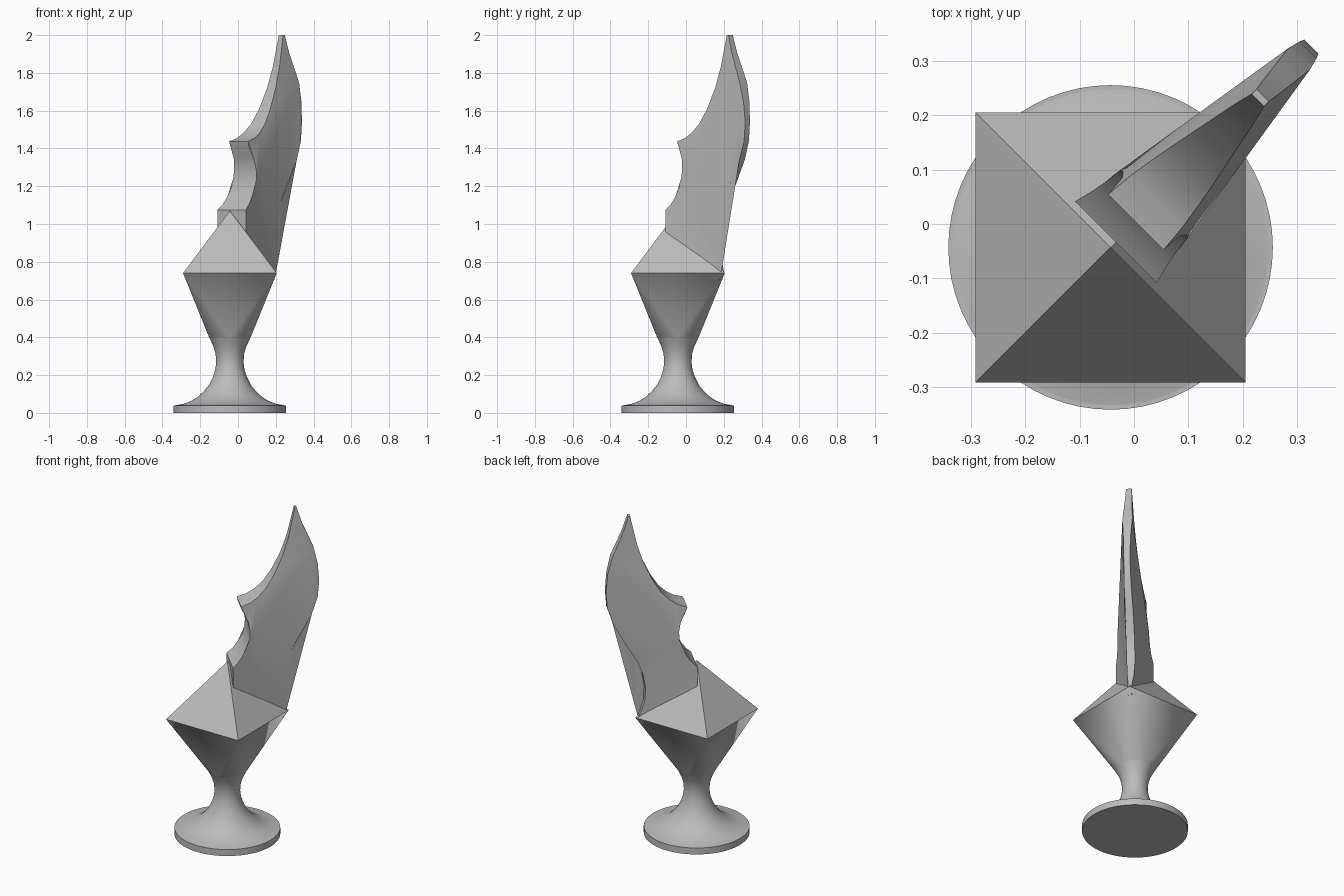
import bpy, bmesh
from math import radians, sin, cos, pi, sqrt
from mathutils import Vector

if "Cube" in bpy.data.objects:
    bpy.data.objects.remove(bpy.data.objects["Cube"], do_unlink=True)

CENTRE = Vector((-0.043, -0.043, 0))
SEGMENTS = 64

stone = bpy.data.materials.new("plain grey")
stone.use_nodes = True
GREY = (0.5, 0.5, 0.5, 1)
stone.diffuse_color = GREY
stone.node_tree.nodes["Principled BSDF"].inputs["Base Color"].default_value = GREY


def finish(bm, name, angle=30):
    bmesh.ops.recalc_face_normals(bm, faces=bm.faces[:])
    mesh = bpy.data.meshes.new(name)
    bm.to_mesh(mesh)
    bm.free()
    mesh.materials.append(stone)
    ob = bpy.data.objects.new(name, mesh)
    bpy.context.collection.objects.link(ob)
    bpy.ops.object.select_all(action='DESELECT')
    ob.select_set(True)
    bpy.context.view_layer.objects.active = ob
    bpy.ops.object.shade_smooth_by_angle(angle=radians(angle))
    return ob


def ring(bm, r, z):
    return [bm.verts.new(CENTRE + Vector((r * cos(a), r * sin(a), z)))
            for a in (2 * pi * i / SEGMENTS for i in range(SEGMENTS))]


def lathe(name, profile):
    bm = bmesh.new()
    rings = [ring(bm, r, z) for r, z in profile]
    for low, high in zip(rings, rings[1:]):
        for i in range(SEGMENTS):
            j = (i + 1) % SEGMENTS
            bm.faces.new((low[i], low[j], high[j], high[i]))
    bm.faces.new(rings[0])
    bm.faces.new(rings[-1])
    return finish(bm, name)


# Foot disc and the waisted stem
lathe("base_disc", [(0.298, 0), (0.298, 0.04)])
lathe("stem", [(0.29, 0.04), (0.245, 0.048), (0.205, 0.063), (0.17, 0.085),
               (0.137, 0.115), (0.11, 0.15), (0.09, 0.19), (0.077, 0.23),
               (0.072, 0.27), (0.076, 0.315), (0.088, 0.355), (0.11, 0.4)])


def square(bm, half, z):
    return [bm.verts.new(CENTRE + Vector((x * half, y * half, z)))
            for x in (-1, 1) for y in (-1, 1)]


# Round-to-square flare carrying the pyramid
HALF, RIM = 0.248, 0.74
bm = bmesh.new()
ring(bm, 0.11, 0.4)
square(bm, HALF, RIM)
bmesh.ops.convex_hull(bm, input=bm.verts[:])
finish(bm, "flare")

bm = bmesh.new()
square(bm, HALF, RIM)
bm.verts.new(CENTRE + Vector((0, 0, 1.07)))
bmesh.ops.convex_hull(bm, input=bm.verts[:])
finish(bm, "pyramid")

# Blade outline on the diagonal: (distance outward, height, half thickness)
lower_spine = [(-0.047, 0.8, 0.106), (-0.047, 1.075, 0.106), (-0.015, 1.105, 0.098),
               (0.015, 1.15, 0.092), (0.038, 1.19, 0.09), (0.052, 1.24, 0.088)]
upper_spine = [(0.054, 1.29, 0.082), (0.044, 1.345, 0.075), (0.01, 1.415, 0.068),
               (0.005, 1.437, 0.072), (0.06, 1.455, 0.067), (0.105, 1.485, 0.06),
               (0.15, 1.53, 0.052), (0.2, 1.61, 0.042), (0.25, 1.72, 0.032),
               (0.285, 1.83, 0.025), (0.322, 2.0, 0.016)]
upper_edge = [(0.334, 2.0, 0.016), (0.362, 1.91, 0.02), (0.395, 1.83, 0.024),
              (0.429, 1.75, 0.028)]
lower_edge = [(0.452, 1.65, 0.022), (0.461, 1.54, 0.018), (0.453, 1.44, 0.018),
              (0.42, 1.34, 0.02), (0.355, 1.22, 0.024), (0.285, 1.1, 0.026),
              (0.252, 1.02, 0.026), (0.236, 0.93, 0.026), (0.24, 0.84, 0.02),
              (0.275, 0.745, 0.01), (0.26, 0.7, 0.01)]
outline = lower_spine + upper_spine + upper_edge + lower_edge
first = len(lower_spine) - 1
last = len(lower_spine + upper_spine + upper_edge) - 1

bm = bmesh.new()
sides = []
for s in (-1, 1):
    verts = [bm.verts.new(((u + s * t) / sqrt(2), (u - s * t) / sqrt(2), z))
             for u, z, t in outline]
    sides.append(verts)
    # Two panels meeting at a slanting crease
    bm.faces.new(verts[first:last + 1])
    bm.faces.new(verts[:first + 1] + verts[last:])
bmesh.ops.triangulate(bm, faces=bm.faces[:])
for i in range(len(outline)):
    j = (i + 1) % len(outline)
    bm.faces.new((sides[0][i], sides[0][j], sides[1][j], sides[1][i]))
finish(bm, "blade")
